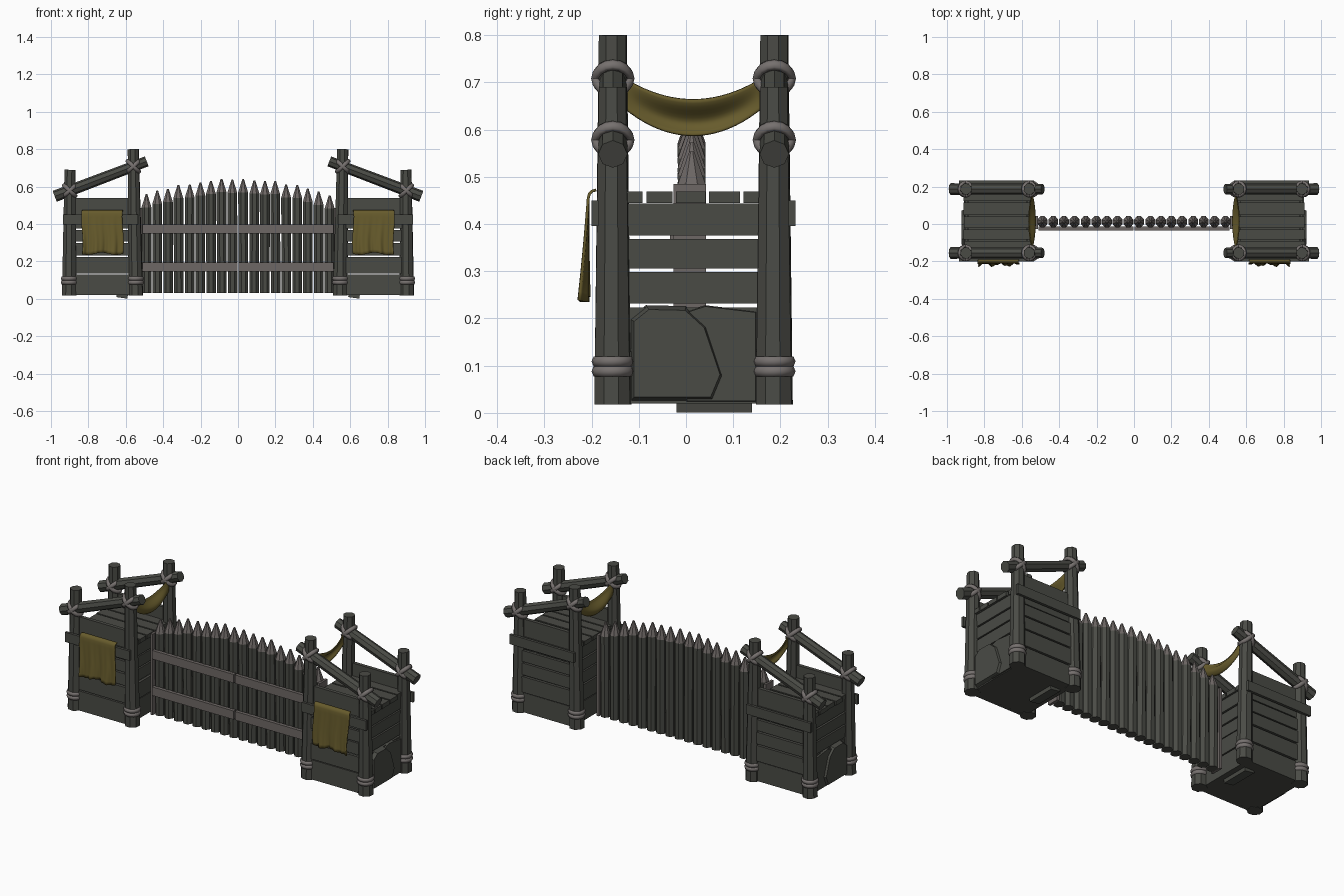
import bpy, bmesh, math, random
from mathutils import Vector, Matrix

random.seed(4)
if "Cube" in bpy.data.objects:
    bpy.data.objects.remove(bpy.data.objects["Cube"], do_unlink=True)


def material(name, r, g, b):
    m = bpy.data.materials.new(name)
    m.use_nodes = True
    m.diffuse_color = (r, g, b, 1)
    bsdf = m.node_tree.nodes["Principled BSDF"]
    bsdf.inputs["Base Color"].default_value = (r, g, b, 1)
    bsdf.inputs["Roughness"].default_value = 0.9
    return m


DARK = material("dark weathered wood", 0.068, 0.07, 0.06)
PALE = material("pale cut wood", 0.155, 0.137, 0.13)
ROPE = material("rope", 0.18, 0.163, 0.157)
CLOTH = material("ochre cloth", 0.135, 0.105, 0.025)


def finish(name, bm, *mats, smooth=False):
    bmesh.ops.recalc_face_normals(bm, faces=bm.faces)
    mesh = bpy.data.meshes.new(name)
    bm.to_mesh(mesh)
    bm.free()
    for m in mats:
        mesh.materials.append(m)
    ob = bpy.data.objects.new(name, mesh)
    bpy.context.collection.objects.link(ob)
    if smooth:
        mesh.shade_smooth()
    return ob


def box(name, x, y, z, mat=DARK, tilt=0):
    """Plank from (min, max) ranges, optionally tilted about y."""
    bm = bmesh.new()
    size = [abs(r[1] - r[0]) for r in (x, y, z)]
    mid = [sum(r) / 2 for r in (x, y, z)]
    bmesh.ops.create_cube(bm, size=1, matrix=Matrix.Translation(mid)
                          @ Matrix.Rotation(tilt, 4, 'Y') @ Matrix.Diagonal((*size, 1)))
    return finish(name, bm, mat)


def log(name, a, b, r1, r2, sides=8, spin=0.0):
    """Tapered log running from a to b."""
    a, b = Vector(a), Vector(b)
    bm = bmesh.new()
    rot = (b - a).to_track_quat('Z', 'Y').to_matrix().to_4x4()
    bmesh.ops.create_cone(bm, cap_ends=True, segments=sides, radius1=r1, radius2=r2,
                          depth=(b - a).length, matrix=Matrix.Translation((a + b) / 2)
                          @ rot @ Matrix.Rotation(spin, 4, 'Z'))
    return finish(name, bm, DARK)


def ring(name, center, radius, thick, tilt=0, stretch=1, height=1):
    """Rope loop around z, tilted about y."""
    bm = bmesh.new()
    major, minor = 16, 6
    loops = []
    for i in range(major):
        a = math.tau * i / major
        row = []
        for j in range(minor):
            b = math.tau * j / minor
            r = radius + thick * math.cos(b)
            row.append(bm.verts.new((r * stretch * math.cos(a), r * math.sin(a),
                                     thick * height * math.sin(b))))
        loops.append(row)
    for i in range(major):
        for j in range(minor):
            p, q = loops[i], loops[(i + 1) % major]
            k = (j + 1) % minor
            bm.faces.new((p[j], q[j], q[k], p[k]))
    bm.transform(Matrix.Translation(center) @ Matrix.Rotation(tilt, 4, 'Y'))
    return finish(name, bm, ROPE, smooth=True)


def sheet(name, func, nu, nv, thick):
    """Cloth surface from func(u, v)."""
    bm = bmesh.new()
    grid = [[bm.verts.new(func(i / nu, j / nv)) for j in range(nv + 1)] for i in range(nu + 1)]
    for i in range(nu):
        for j in range(nv):
            bm.faces.new((grid[i][j], grid[i + 1][j], grid[i + 1][j + 1], grid[i][j + 1]))
    ob = finish(name, bm, CLOTH, smooth=True)
    mod = ob.modifiers.new("thickness", 'SOLIDIFY')
    mod.thickness = thick
    mod.offset = 0


def prism(name, outline, x0, x1, shrink):
    """Slab with outline in y-z, its outer face shrunk for a chipped edge."""
    bm = bmesh.new()
    cy = sum(p[0] for p in outline) / len(outline)
    cz = sum(p[1] for p in outline) / len(outline)
    inner = [bm.verts.new((x0, y, z)) for y, z in outline]
    outer = [bm.verts.new((x1, cy + (y - cy) * shrink, cz + (z - cz) * shrink)) for y, z in outline]
    bm.faces.new(inner)
    bm.faces.new(outer)
    n = len(outline)
    for i in range(n):
        k = (i + 1) % n
        bm.faces.new((inner[i], inner[k], outer[k], outer[i]))
    return finish(name, bm, DARK)


# Towers, mirrored left and right
ROWS = [(0.02, 0.13), (0.135, 0.223), (0.232, 0.298), (0.306, 0.368), (0.376, 0.443)]
FRONT, BACK = -0.155, 0.187
for s, side in ((1, "left"), (-1, "right")):
    for y, end in ((FRONT, "front"), (BACK, "back")):
        tag = f"{side}_{end}"
        out = -1 if end == "front" else 1
        # Posts, cross beam and lashings
        log(f"{tag}_outer_post", (s * 0.902, y, 0.018), (s * 0.898, y, 0.69), 0.041, 0.031, 8, 0.3)
        log(f"{tag}_inner_post", (s * 0.547, y, 0.018), (s * 0.56, y, 0.80), 0.041, 0.031, 8, 0.3)
        log(f"{tag}_beam", (s * 0.98, y, 0.548), (s * 0.488, y, 0.735), 0.031, 0.028, 8)
        for x, z in ((0.9, 0.578), (0.56, 0.708)):
            for t in (0.75, -0.75):
                ring(f"{tag}_lashing", (s * x, y, z), 0.037, 0.009, s * t, 1.15, 1.4)
        for x in (0.902, 0.548):
            for z in (0.088, 0.109):
                ring(f"{tag}_base_rope", (s * x, y, z), 0.036, 0.009, 0, 1, 1.4)
        # Wall planks, parapet board and rail
        for a, b in ROWS:
            j = random.uniform(-0.006, 0.006)
            box(f"{tag}_wall_plank", (s * 0.56, s * 0.895),
                (y + out * 0.018 + j, y + out * 0.002 + j), (a, b), tilt=j * 0.6)
        box(f"{tag}_parapet", (s * 0.575, s * 0.885), (y - 0.01, y + 0.01), (0.44, 0.54))
        box(f"{tag}_rail", (s * 0.535, s * 0.935), (y + out * 0.03, y + out * 0.045), (0.396, 0.45))

    # Side planks, floor and deck
    for a, b in ROWS:
        j = random.uniform(0, 0.006)
        for x in (0.555, 0.885):
            box(f"{side}_side_plank", (s * (x + j), s * (x + 0.015 + j)), (FRONT, BACK), (a, b))
    box(f"{side}_floor", (s * 0.56, s * 0.9), (-0.17, 0.2), (0.02, 0.04))
    cuts = [-0.165, -0.088, -0.025, 0.045, 0.118, 0.195]
    for a, b in zip(cuts, cuts[1:]):
        j = random.uniform(-0.006, 0.006)
        box(f"{side}_deck_plank", (s * 0.55, s * (0.908 + j)), (a + 0.004, b - 0.004), (0.445, 0.469))

    # Patch slabs on the outer wall and a wedge under the floor
    prism(f"{side}_large_patch", [(-0.12, 0.022), (-0.12, 0.2), (-0.085, 0.228), (0.0, 0.226),
                                  (0.045, 0.185), (0.082, 0.075), (0.06, 0.022)],
          s * 0.89, s * 0.922, 0.9)
    prism(f"{side}_small_patch", [(0.0, 0.022), (0.0, 0.215), (0.04, 0.228), (0.15, 0.215),
                                  (0.15, 0.022)], s * 0.89, s * 0.91, 0.97)
    box(f"{side}_foot_wedge", (s * 0.59, s * 0.65), (-0.02, 0.14), (0.005, 0.025), tilt=0.15)

    # Cloth folded over the front rail
    def hanging(u, v):
        fold = 0.006 * math.sin(u * 17) * (0.3 + v) + 0.004 * math.sin(u * 41 + 2)
        x = s * (0.615 + 0.219 * u + 0.004 * math.sin(v * 6))
        if v < 0.2:
            a = v / 0.2 * math.pi / 2
            return (x, -0.19 - 0.017 * math.sin(a), 0.455 + 0.017 * math.cos(a))
        t = (v - 0.2) / 0.8
        return (x, -0.207 - 0.009 * t + fold * t, 0.455 - (0.214 + 0.006 * math.sin(u * 9)) * t)
    sheet(f"{side}_hanging_cloth", hanging, 28, 15, 0.006)

    # Sagging banner between the inner posts
    def banner(u, v):
        sag = 4 * u * (1 - u)
        top = 0.712 - 0.048 * sag
        low = 0.648 - 0.06 * sag
        belly = 0.018 * sag * math.cos(v * math.pi * 1.5)
        return (s * (0.545 + belly), -0.135 + 0.3 * u, top + (low - top) * v)
    sheet(f"{side}_banner", banner, 20, 10, 0.005)

    # Gate leaf: end board and two rails
    box(f"{side}_gate_end_board", (s * 0.512, s * 0.526), (-0.026, 0.042), (0.03, 0.485), PALE)
    for z in (0.145, 0.35):
        box(f"{side}_gate_rail", (s * 0.004, s * 0.51), (-0.034, -0.014), (z, z + 0.048), PALE)

# Gate stakes with sharpened pale tips
COUNT = 18
for i in range(COUNT):
    x = (i - (COUNT - 1) / 2) * 0.0575
    tip = 0.643 - 0.33 * x * x + random.uniform(-0.006, 0.006)
    bm = bmesh.new()
    sides, rings = 8, []
    lean = random.uniform(-0.003, 0.003)
    for z, r in ((0.03, 0.0275), (tip - 0.075, 0.0285), (tip - 0.005, 0.005)):
        rings.append([bm.verts.new((x + lean * (z > 0.1) + r * math.cos(math.tau * (k + 0.5) / sides),
                                    0.012 + 1.12 * r * math.sin(math.tau * (k + 0.5) / sides), z))
                      for k in range(sides)])
    bm.faces.new(rings[0])
    bm.faces.new(rings[-1])
    for lo, hi in zip(rings, rings[1:]):
        for k in range(sides):
            n = (k + 1) % sides
            bm.faces.new((lo[k], lo[n], hi[n], hi[k]))
    for f in bm.faces:
        f.material_index = int(f.calc_center_median().z > tip - 0.07)
    finish("gate_stake", bm, DARK, PALE)
